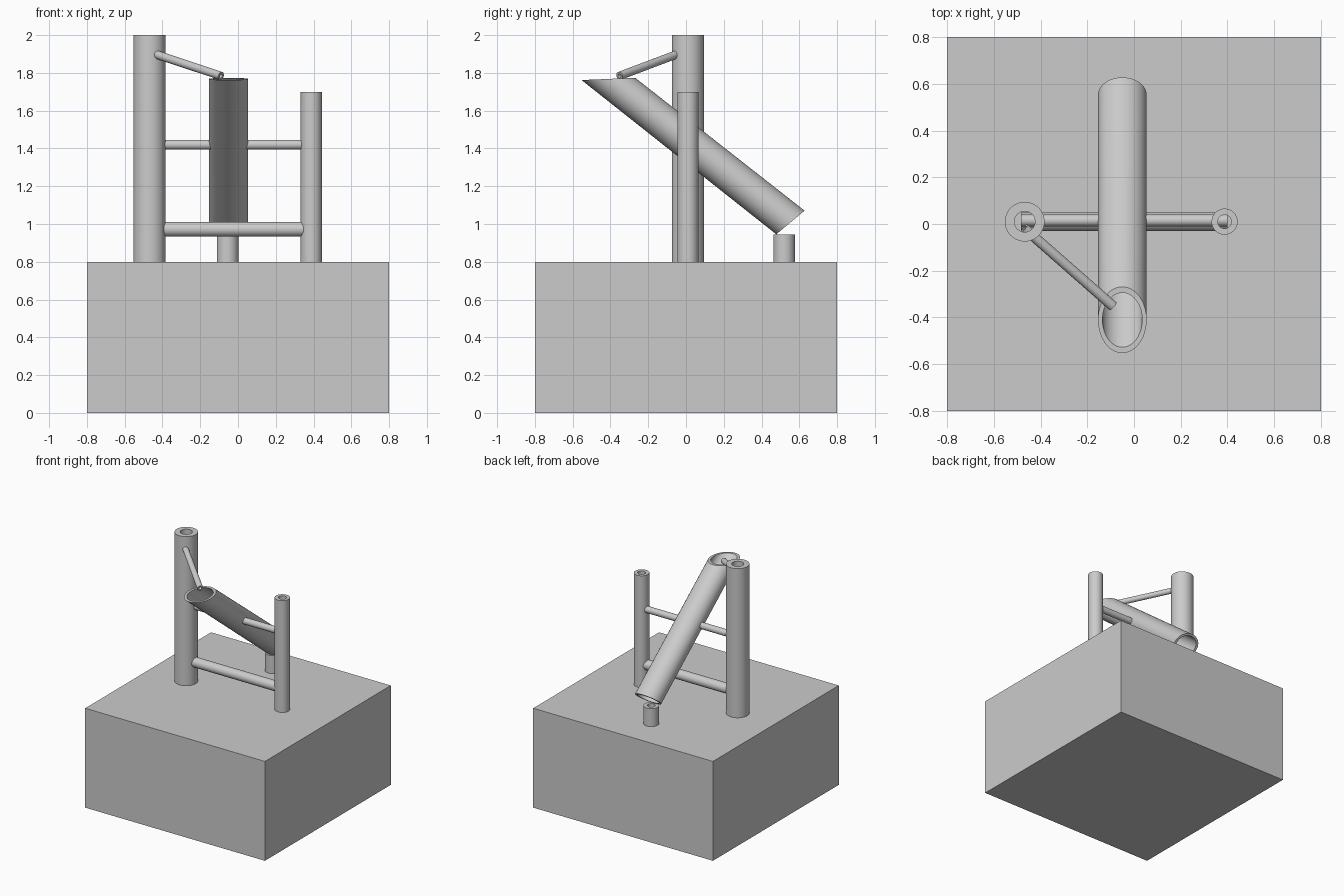
import bpy, bmesh, math
from mathutils import Vector

if "Cube" in bpy.data.objects:
    bpy.data.objects.remove(bpy.data.objects["Cube"])

SIDES = 48


def sweep_tube(name, a, b, u, v_a, v_b, bore):
    """Hollow pipe between two elliptical ends; u and v are the half axes of each end."""
    a, b, u, v_a, v_b = map(Vector, (a, b, u, v_a, v_b))
    bm = bmesh.new()
    rings = []
    for c, v, s in ((a, v_a, 1), (b, v_b, 1), (b, v_b, bore), (a, v_a, bore)):
        angles = [2 * math.pi * i / SIDES for i in range(SIDES)]
        rings.append([bm.verts.new(c + s * (u * math.cos(t) + v * math.sin(t))) for t in angles])
    for k in range(4):
        r, q = rings[k], rings[(k + 1) % 4]
        for i in range(SIDES):
            j = (i + 1) % SIDES
            bm.faces.new((r[i], r[j], q[j], q[i]))
    bmesh.ops.recalc_face_normals(bm, faces=bm.faces)
    mesh = bpy.data.meshes.new(name)
    bm.to_mesh(mesh)
    bm.free()
    ob = bpy.data.objects.new(name, mesh)
    bpy.context.collection.objects.link(ob)
    bpy.ops.object.select_all(action='DESELECT')
    ob.select_set(True)
    bpy.context.view_layer.objects.active = ob
    bpy.ops.object.shade_smooth_by_angle(angle=math.radians(35))
    return ob


def pipe(name, a, b, radius, bore=0.5):
    """Round pipe with square-cut ends."""
    d = (Vector(b) - Vector(a)).normalized()
    u = d.orthogonal().normalized()
    v = d.cross(u)
    return sweep_tube(name, a, b, u * radius, v * radius, v * radius, bore)


# stone base
bpy.ops.mesh.primitive_cube_add(size=1, location=(0, 0, 0.4))
base = bpy.context.object
base.name = "base_block"
base.scale = (1.6, 1.6, 0.8)

# upright posts and striking stub
for name, x, y, top, r in (("tall_post", -0.468, 0.01, 2.0, 0.085),
                           ("short_post", 0.388, 0.01, 1.7, 0.056),
                           ("rear_stub", -0.055, 0.52, 0.945, 0.057)):
    pipe(name, (x, y, 0.8), (x, y, top), r, 0.52)

# crossbars
pipe("pivot_bar", (-0.485, 0.015, 1.42), (0.40, 0.015, 1.42), 0.026)
pipe("lower_bar", (-0.485, 0.01, 0.972), (0.40, 0.01, 0.972), 0.039)

# water spout
pipe("spout", (-0.47, -0.018, 1.91), (-0.09, -0.352, 1.784), 0.022)

# tilting tube with slanted mouth
sweep_tube("tilting_tube", (-0.05, 0.553, 1.008), (-0.05, -0.411, 1.768),
           (0.104, 0, 0), (0, 0.075, 0.0625), (0, 0.142, 0.006), 0.82)
